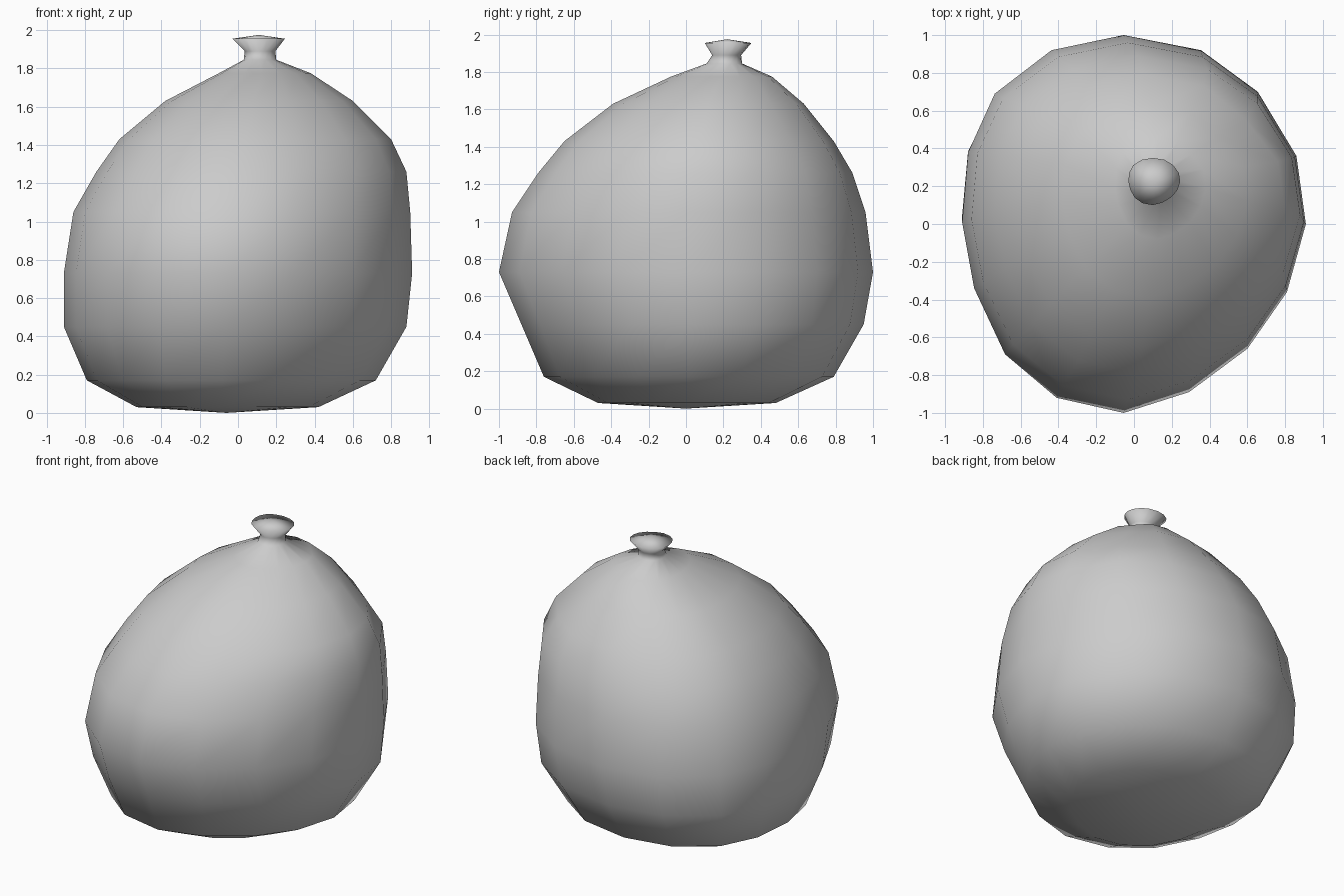
import bpy, bmesh

if "Cube" in bpy.data.objects:
    bpy.data.objects.remove(bpy.data.objects["Cube"])

# plan outline of the belly, counter-clockwise, 16 sides
PLAN = [(1, 0), (.945, .36), (.72, .70), (.39, .92), (-.06, 1), (-.48, .92),
        (-.81, .69), (-.965, .38), (-1, .01), (-.93, -.34), (-.75, -.69),
        (-.45, -.92), (-.06, -1), (.32, -.89), (.66, -.66), (.89, -.36)]

# cross-sections from base to tied mouth: z, x min, x max, y min, y max
RINGS = [
    (.03, -.53, .42, -.47, .48),
    (.17, -.79, .72, -.76, .79),
    (.45, -.91, .88, -.88, .95),
    (.73, -.91, .91, -1.0, 1.0),
    (1.05, -.86, .90, -.93, .96),
    (1.26, -.74, .88, -.79, .89),
    (1.43, -.62, .80, -.65, .79),
    (1.63, -.38, .60, -.39, .63),
    (1.775, -.10, .38, -.08, .46),
    (1.845, .03, .20, .11, .30),
    (1.89, .035, .195, .14, .295),
    (1.955, -.03, .245, .10, .35),
]
# soft fold on the back right shoulder: ring -> scale of that corner
FOLD = {6: .97, 7: .94, 8: .93}


def ring(bm, i, z, x0, x1, y0, y1):
    cx, cy = (x0 + x1) / 2, (y0 + y1) / 2
    hx, hy = (x1 - x0) / 2, (y1 - y0) / 2
    verts = []
    for k, (u, v) in enumerate(PLAN):
        s = FOLD.get(i, 1) if k == 2 else 1
        verts.append(bm.verts.new((cx + hx * u * s, cy + hy * v * s, z)))
    return verts


def fan(bm, loop, tip, flip):
    c = bm.verts.new(tip)
    for a, b in zip(loop, loop[1:] + loop[:1]):
        bm.faces.new((b, a, c) if flip else (a, b, c))


# sack: skin the rings, then close the base and the mouth
bm = bmesh.new()
loops = [ring(bm, i, *r) for i, r in enumerate(RINGS)]
for lo, hi in zip(loops, loops[1:]):
    for k in range(len(PLAN)):
        n = (k + 1) % len(PLAN)
        bm.faces.new((lo[k], lo[n], hi[n], hi[k]))
fan(bm, loops[0], (-.06, 0, 0), True)
fan(bm, loops[-1], (.11, .22, 1.975), False)
for f in bm.faces:
    f.smooth = True
mesh = bpy.data.meshes.new("sack")
bm.to_mesh(mesh)
bm.free()
bpy.context.collection.objects.link(bpy.data.objects.new("sack", mesh))
